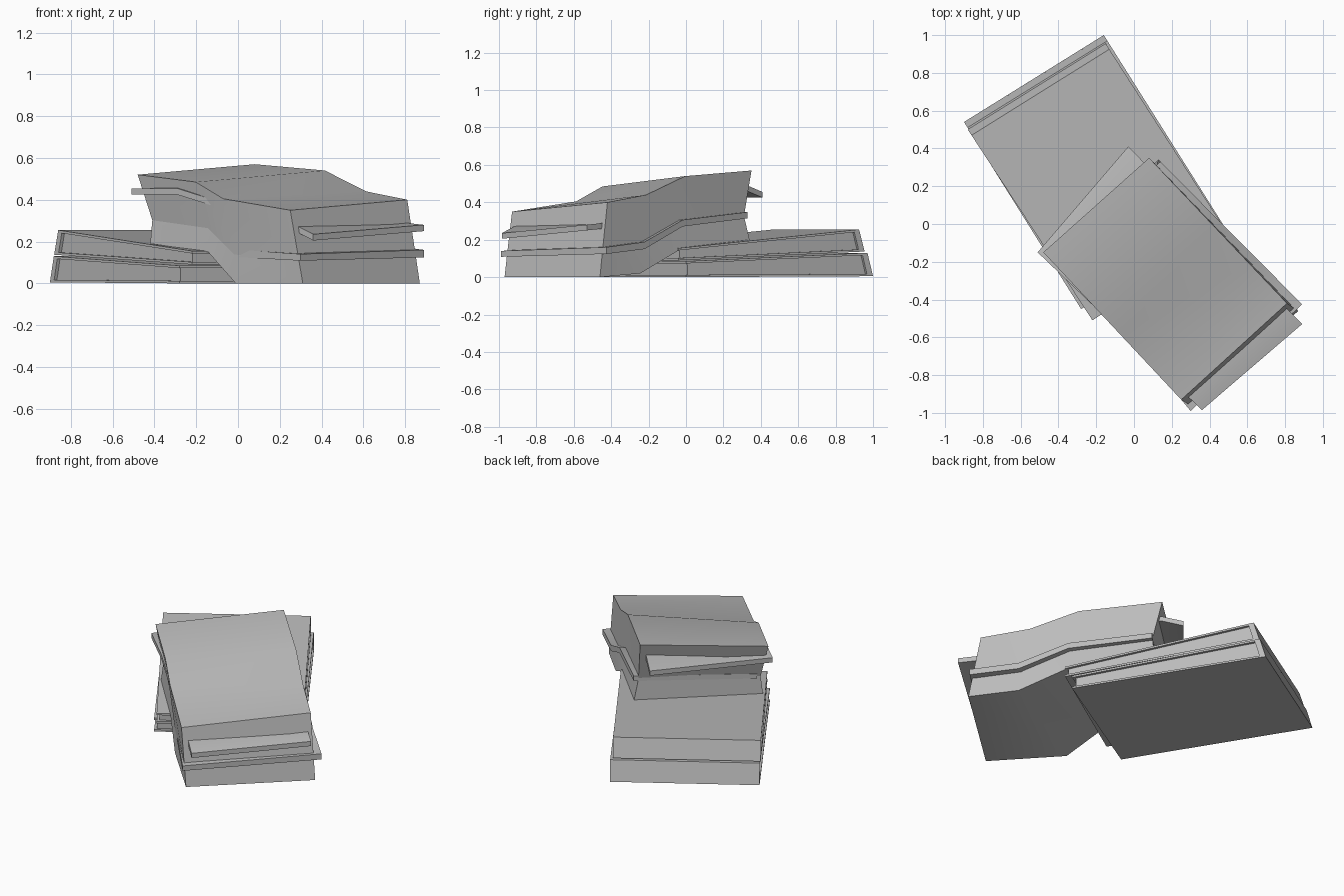
import bpy, bmesh
from math import radians
from mathutils import Vector

old = bpy.data.objects.get("Cube")
if old:
    bpy.data.objects.remove(old, do_unlink=True)

grey = bpy.data.materials.new("paper grey")
grey.use_nodes = True
COLOUR = (0.5, 0.5, 0.5, 1)
grey.diffuse_color = COLOUR
grey.node_tree.nodes["Principled BSDF"].inputs["Base Color"].default_value = COLOUR


def loft(name, rings):
    """Skin a chain of four-cornered cross-sections and cap both ends."""
    bm = bmesh.new()
    loops = [[bm.verts.new(p) for p in ring] for ring in rings]
    for a, b in zip(loops, loops[1:]):
        for i in range(4):
            j = (i + 1) % 4
            bm.faces.new((a[i], a[j], b[j], b[i]))
    bm.faces.new(loops[0])
    bm.faces.new(loops[-1])
    bmesh.ops.recalc_face_normals(bm, faces=bm.faces)
    mesh = bpy.data.meshes.new(name)
    bm.to_mesh(mesh)
    bm.free()
    mesh.materials.append(grey)
    obj = bpy.data.objects.new(name, mesh)
    bpy.context.collection.objects.link(obj)
    return obj


def shade(obj):
    bpy.ops.object.select_all(action="DESELECT")
    obj.select_set(True)
    bpy.context.view_layer.objects.active = obj
    bpy.ops.object.shade_smooth_by_angle(angle=radians(35))


def mix(a, b, t):
    return a + (b - a) * t


def quad(*pairs):
    return [Vector(p) for p in pairs]


# Flat books: wedge of pages inside a cover with a spine at the thick end
def flat_book(name, corners, spine_z, open_z, lean=0.03, board=0.012):
    near_a, far_a, near_b, far_b = corners

    def ring(t, lo, hi, inset):
        points = []
        for v, up in ((inset, 0), (1 - inset, 0), (1 - inset, 1), (inset, 1)):
            z0 = mix(spine_z[0], open_z[0], t) + lo
            z1 = mix(spine_z[1], open_z[1], t) + hi
            z = z1 if up else z0
            tilt = (z - spine_z[0]) / (spine_z[1] - spine_z[0]) * lean * (1 - t)
            p = mix(mix(near_a, far_a, v), mix(near_b, far_b, v), t + tilt)
            points.append((p.x, p.y, z))
        return points

    def slab(part, t0, t1, bottom, top, inset=0):
        rings = []
        for t in (t0, t1):
            height = mix(spine_z[1] - spine_z[0], open_z[1] - open_z[0], t)
            lo = 0 if bottom >= 0 else height + bottom
            lo = bottom if bottom >= 0 else lo
            hi = top if top <= 0 else top - height
            rings.append(ring(t, lo, hi, inset))
        loft(name + "_" + part, rings)

    slab("bottom_cover", 0, 1, 0, board)
    slab("top_cover", 0, 1, -board, 0)
    slab("spine", 0, 0.03, 0, 0)
    slab("pages", 0.02, 0.985, board / 2, -board / 2, 0.018)


flat_book("lower_book",
          quad((-0.9, 0.54), (-0.16, 1.0), (-0.28, -0.45), (0.47, 0.0)),
          (0.005, 0.13), (0.0, 0.085))
flat_book("upper_book",
          quad((-0.88, 0.5), (-0.15, 0.955), (-0.22, -0.51), (0.49, -0.04)),
          (0.137, 0.255), (0.09, 0.155))

# Draped stack: footprints at three levels, then bend stations along its length
BASE = quad((-0.42, -0.18), (0.13, 0.34), (0.31, -0.97), (0.87, -0.46))
WAIST = quad((-0.41, -0.17), (0.12, 0.31), (0.29, -0.957), (0.85, -0.447))
TOP = quad((-0.48, -0.15), (0.08, 0.35), (0.25, -0.93), (0.81, -0.42))
BOARD = quad((-0.40, -0.15), (0.14, 0.33), (0.30, -0.99), (0.89, -0.425))
NEAR_T, FAR_T = (0, 0.38, 0.56, 1), (0, 0.46, 0.73, 1)
NEAR_LOW, FAR_LOW = (0.19, 0.15, 0.0, 0.0), (0.2, 0.15, 0.02, 0.0)
NEAR_TOP, FAR_TOP = (0.52, 0.485, 0.405, 0.35), (0.57, 0.54, 0.44, 0.40)


def draped(name, low_quad, high_quad, low, high):
    rings = []
    for i in range(4):
        def point(side, q, level):
            t = (NEAR_T, FAR_T)[side][i]
            p = mix(q[side], q[side + 2], t)
            z = mix((NEAR_LOW, FAR_LOW)[side][i], (NEAR_TOP, FAR_TOP)[side][i], level)
            return (p.x, p.y, z)
        rings.append([point(0, low_quad, low), point(1, low_quad, low),
                      point(1, high_quad, high), point(0, high_quad, high)])
    shade(loft(name, rings))


draped("draped_lower_book", BASE, WAIST, 0, 0.34)
draped("draped_upper_book", WAIST, TOP, 0.34, 1)
draped("draped_middle_cover", BOARD, BOARD, 0.31, 0.40)

# Thin skewed booklet slipped through the draped stack, ends curling down
SHEET = quad((-0.51, -0.15), (-0.03, 0.41), (0.36, -0.985), (0.89, -0.53))
sheet_rings = []
for t, near_z, far_z in ((0, 0.455, 0.455), (0.1, 0.455, 0.495), (0.25, 0.455, 0.49),
                         (0.45, 0.4, 0.45), (0.7, 0.285, 0.29), (0.9, 0.28, 0.29),
                         (1, 0.235, 0.28)):
    n = mix(SHEET[0], SHEET[2], t)
    f = mix(SHEET[1], SHEET[3], t)
    drop = 0.03
    sheet_rings.append([(n.x, n.y, near_z - drop), (f.x, f.y, far_z - drop),
                        (f.x, f.y, far_z), (n.x, n.y, near_z)])
shade(loft("skewed_booklet", sheet_rings))
